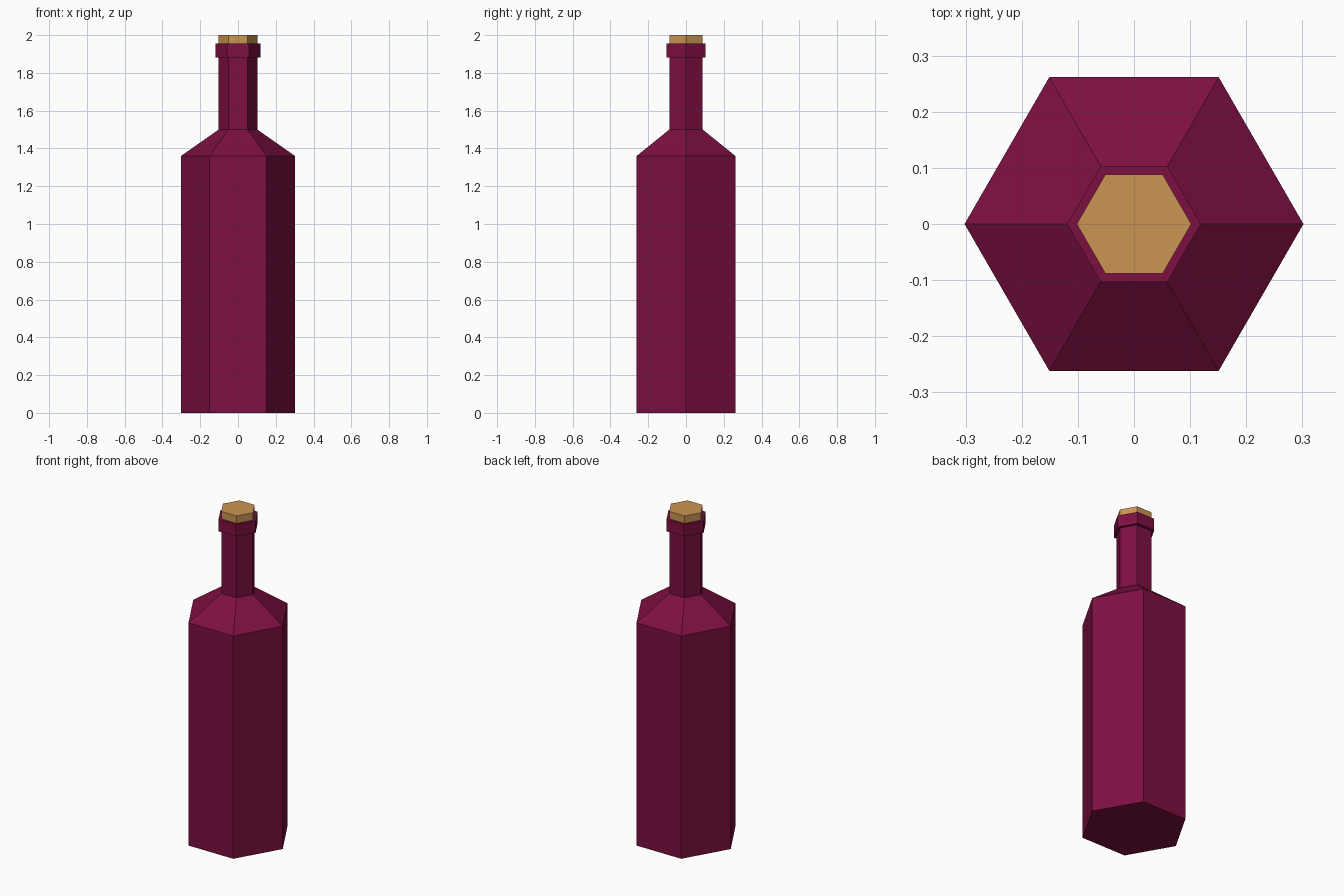
import bpy, bmesh, math

if "Cube" in bpy.data.objects:
    bpy.data.objects.remove(bpy.data.objects["Cube"])

SIDES = 6


def material(name, rgb):
    m = bpy.data.materials.new(name)
    m.diffuse_color = (*rgb, 1.0)
    m.use_nodes = True
    m.node_tree.nodes["Principled BSDF"].inputs["Base Color"].default_value = m.diffuse_color
    return m


def hex_lathe(name, profile, mat):
    """Stack hexagonal rings given as (radius, height) and cap both ends."""
    bm = bmesh.new()
    rings = []
    for r, z in profile:
        rings.append([bm.verts.new((r * math.cos(math.tau * i / SIDES),
                                    r * math.sin(math.tau * i / SIDES), z))
                      for i in range(SIDES)])
    for low, high in zip(rings, rings[1:]):
        for i in range(SIDES):
            j = (i + 1) % SIDES
            bm.faces.new((low[i], low[j], high[j], high[i]))
    bm.faces.new(rings[0][::-1])
    bm.faces.new(rings[-1])
    bmesh.ops.recalc_face_normals(bm, faces=bm.faces[:])
    mesh = bpy.data.meshes.new(name)
    bm.to_mesh(mesh)
    bm.free()
    mesh.materials.append(mat)
    ob = bpy.data.objects.new(name, mesh)
    bpy.context.collection.objects.link(ob)
    return ob


wine = material("wine red glass", (0.205, 0.005, 0.052))
cork = material("cork tan", (0.60, 0.30, 0.085))

# Glass: body, sloped shoulder, neck and raised lip in one profile
hex_lathe("bottle", [(0.302, 0.0), (0.302, 1.36), (0.102, 1.5), (0.102, 1.882),
                     (0.119, 1.882), (0.119, 1.955)], wine)

# Cork stopper, its lower end sunk into the lip
hex_lathe("stopper", [(0.102, 1.93), (0.102, 2.0)], cork)
